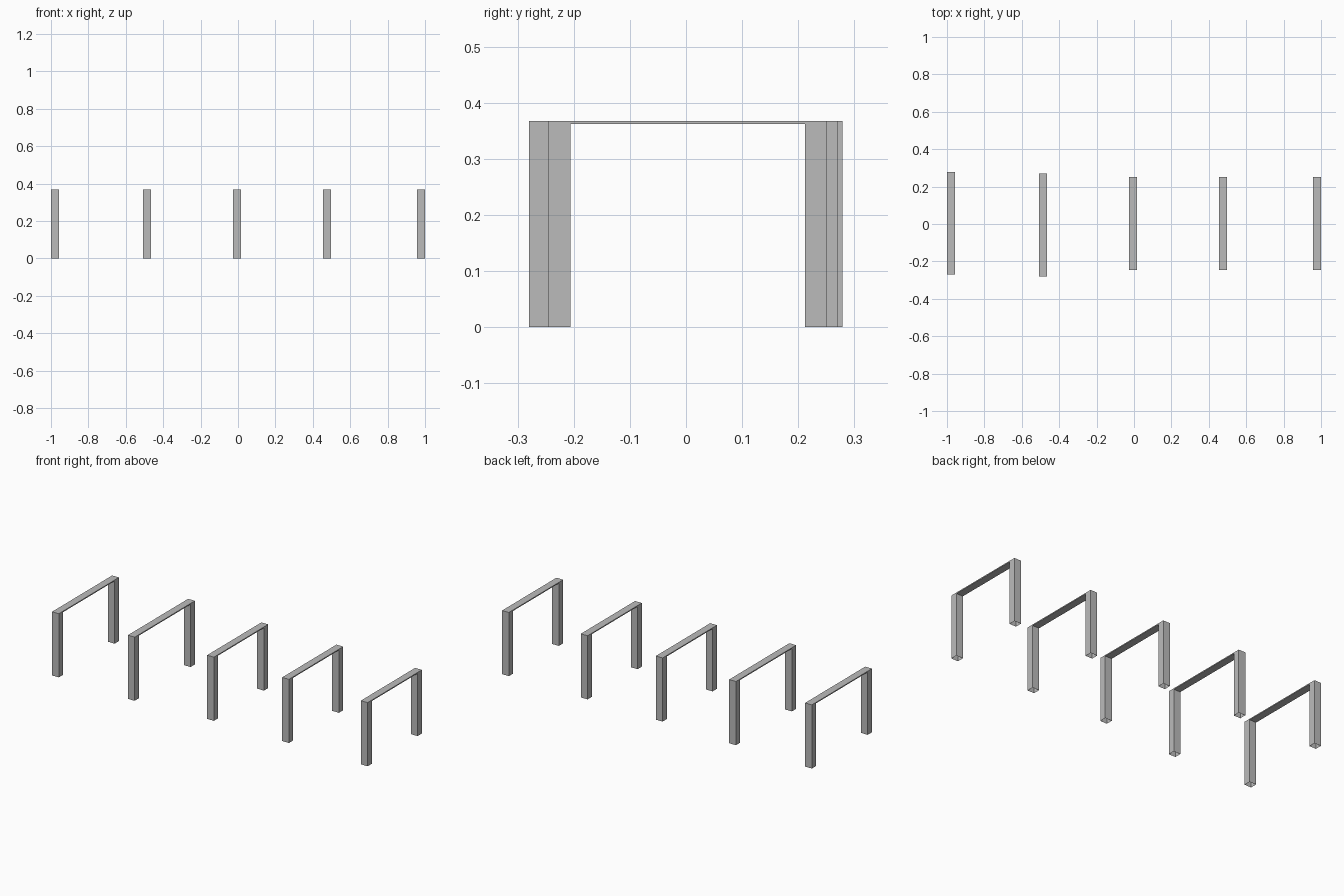
import bpy
import bmesh
from mathutils import Matrix, Vector

default = bpy.data.objects.get("Cube")
if default:
    bpy.data.objects.remove(default, do_unlink=True)

WIDTH, POST, HEIGHT, BEAM = 0.043, 0.039, 0.368, 0.006

grey = bpy.data.materials.new("plain grey")
grey.use_nodes = True
colour = (0.5, 0.5, 0.5, 1)
grey.diffuse_color = colour
grey.node_tree.nodes["Principled BSDF"].inputs["Base Color"].default_value = colour


def add_box(name, low, high, open_bottom=False):
    """Box between two corners, optionally hollow from below."""
    low, high = Vector(low), Vector(high)
    bm = bmesh.new()
    bmesh.ops.create_cube(bm, size=1, matrix=Matrix.Translation((low + high) / 2)
                          @ Matrix.Diagonal((*(high - low), 1)))
    if open_bottom:
        bm.normal_update()
        bottom = [f for f in bm.faces if f.normal.z < -0.9]
        bmesh.ops.delete(bm, geom=bottom, context='FACES_ONLY')
    mesh = bpy.data.meshes.new(name)
    bm.to_mesh(mesh)
    bm.free()
    mesh.materials.append(grey)
    obj = bpy.data.objects.new(name, mesh)
    bpy.context.collection.objects.link(obj)


# Each frame: left edge in x, front and back ends in y
frames = [(-1.0, -0.27, 0.279), (-0.508, -0.28, 0.27), (-0.026, -0.245, 0.251),
          (0.454, -0.245, 0.251), (0.957, -0.245, 0.251)]

for i, (x, front, back) in enumerate(frames, 1):
    # Hollow posts, open at the foot
    for side, y in (("front", front), ("back", back - POST)):
        add_box(f"frame_{i}_{side}_post", (x, y, 0),
                (x + WIDTH, y + POST, HEIGHT), open_bottom=True)
    # Thin beam between the posts, flush with their tops
    add_box(f"frame_{i}_beam", (x, front + POST, HEIGHT - BEAM),
            (x + WIDTH, back - POST, HEIGHT))
